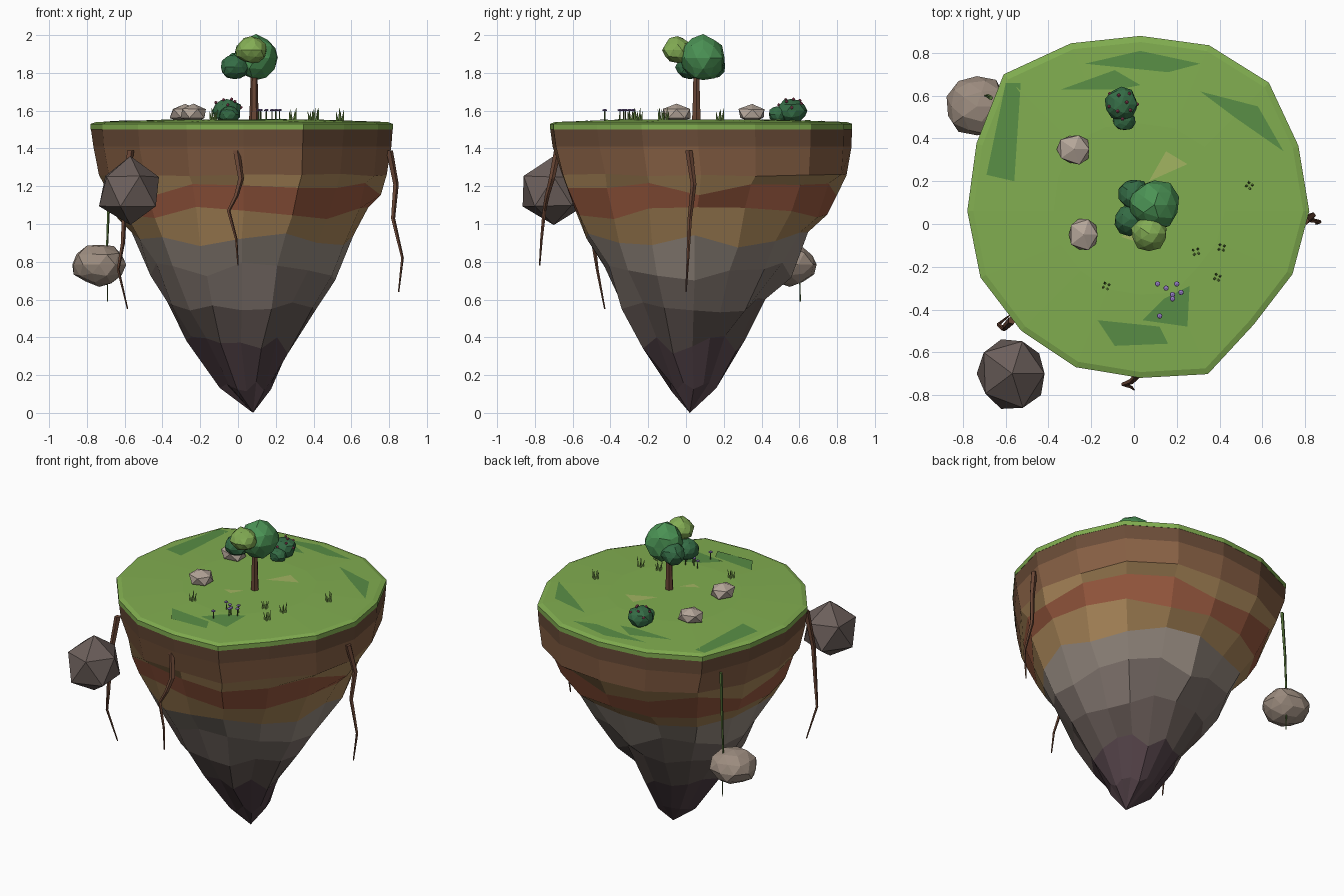
import bpy, bmesh, math, random
from mathutils import Vector

if "Cube" in bpy.data.objects:
    bpy.data.objects.remove(bpy.data.objects["Cube"])

random.seed(4)
COL = {
    'grass': (.22, .42, .08), 'grass_dark': (.10, .27, .06), 'grass_light': (.36, .46, .12),
    'soil_dark': (.15, .075, .04), 'soil': (.25, .12, .06), 'sand': (.40, .24, .10),
    'clay': (.32, .10, .05), 'stone_light': (.31, .26, .22), 'stone': (.21, .17, .15),
    'stone_dark': (.13, .10, .09), 'stone_tip': (.08, .05, .06), 'bark': (.14, .06, .035),
    'leaf': (.07, .29, .09), 'leaf_dark': (.035, .15, .06), 'leaf_light': (.23, .42, .09),
    'pebble': (.46, .38, .32), 'boulder': (.15, .115, .105), 'boulder_light': (.33, .26, .21),
    'berry': (.45, .08, .15), 'petal': (.30, .20, .55), 'vine': (.09, .17, .04),
}
MATS = {}


def mat(name):
    if name not in MATS:
        MATS[name] = bpy.data.materials.new(name)
        MATS[name].diffuse_color = (*COL[name], 1)
    return MATS[name]


def finish(bm, name, *mats):
    bmesh.ops.recalc_face_normals(bm, faces=bm.faces)
    me = bpy.data.meshes.new(name)
    bm.to_mesh(me)
    bm.free()
    for m in mats:
        me.materials.append(mat(m))
    ob = bpy.data.objects.new(name, me)
    bpy.context.collection.objects.link(ob)
    return ob


def blob(name, m, c, r, sub=2, jit=.08):
    """Faceted lump: jittered icosphere with radii r."""
    bm = bmesh.new()
    bmesh.ops.create_icosphere(bm, subdivisions=sub, radius=1)
    for v in bm.verts:
        k = 1 + random.uniform(-jit, jit)
        v.co = Vector(c) + Vector([v.co[i] * r[i] * k for i in range(3)])
    return finish(bm, name, m)


def tube(name, m, pts, r0, r1, sides=5):
    """Tapered strand through points."""
    bm = bmesh.new()
    rings = []
    for i, p in enumerate(pts):
        r = r0 + (r1 - r0) * i / (len(pts) - 1)
        rings.append([bm.verts.new((p[0] + r * math.cos(math.tau * k / sides),
                                    p[1] + r * math.sin(math.tau * k / sides), p[2]))
                      for k in range(sides)])
    for a, b in zip(rings, rings[1:]):
        for k in range(sides):
            bm.faces.new((a[k], a[k - 1], b[k - 1], b[k]))
    bm.faces.new(rings[0])
    bm.faces.new(rings[-1])
    return finish(bm, name, m)


# Island outline: radius every 22.5 degrees
RAD = [.79, .80, .85, .84, .82, .85, .905, .83, .81, .81, .79, .79, .78, .825, .75, .77]
MEAN = sum(RAD) / 16


def ring(bm, z, s, cx, cy, jz=0, jr=0, rnd=0):
    out = []
    for i, r in enumerate(RAD):
        a = math.tau * i / 16
        k = s * (r + (MEAN - r) * rnd) * (1 + random.uniform(-jr, jr))
        out.append(bm.verts.new((cx + k * math.cos(a), cy + k * math.sin(a),
                                 z + random.uniform(-jz, jz))))
    return out


def bridge(bm, a, b, mi):
    for k in range(16):
        bm.faces.new((a[k], a[k - 1], b[k - 1], b[k])).material_index = mi


# Grass cap with a bevelled, slightly domed top
bm = bmesh.new()
low, rim = ring(bm, 1.50, 1, .03, .06), ring(bm, 1.53, 1, .03, .06)
top = ring(bm, 1.54, .965, .03, .06)
mid = ring(bm, 1.553, .5, .03, .06)
bridge(bm, low, rim, 0)
bridge(bm, rim, top, 0)
bridge(bm, top, mid, 0)
bm.faces.new(mid)
bm.faces.new(low)
finish(bm, 'grass_cap', 'grass')

# Layered soil and rock underside: z, scale, centre x, y, z jitter, radius jitter, roundness
LAYERS = [
    (1.50, .998, .03, .06, 0, 0, 0, 'soil_dark'), (1.41, .985, .03, .065, 0, .005, 0, 'soil'),
    (1.26, .95, .035, .08, .008, .015, .1, 'sand'), (1.18, .90, .03, .07, .045, .02, .2, 'clay'),
    (1.06, .83, .03, .06, .035, .025, .3, 'sand'), (.91, .725, .02, .045, .05, .03, .5, 'stone_light'),
    (.75, .62, .02, .045, .05, .05, .6, 'stone'), (.57, .48, .02, .04, .04, .07, .8, 'stone_dark'),
    (.36, .325, .015, .035, .05, .09, 1, 'stone_tip'), (.14, .155, .045, .04, .03, .12, 1, 'stone_tip')]
bm = bmesh.new()
prev = None
for i, L in enumerate(LAYERS):
    cur = ring(bm, *L[:7])
    if prev:
        bridge(bm, prev, cur, i - 1)
    prev = cur
tip = bm.verts.new((.08, .02, 0))
for k in range(16):
    bm.faces.new((prev[k], prev[k - 1], tip)).material_index = 8
finish(bm, 'island_underside', *[L[7] for L in LAYERS[:9]])

# Coloured patches lying on the grass
PATCHES = [
    ('grass_dark', [(-.34, .63), (-.09, .72), (.03, .65), (-.07, .63)]),
    ('grass_dark', [(-.23, .75), (.03, .81), (.31, .75), (.16, .71)]),
    ('grass_dark', [(.31, .62), (.58, .55), (.70, .34), (.47, .50)]),
    ('grass_dark', [(-.60, .66), (-.53, .66), (-.56, .20), (-.69, .23)]),
    ('grass_dark', [(-.17, -.45), (.12, -.48), (.16, -.56), (-.09, -.57)]),
    ('grass_dark', [(.14, -.35), (.26, -.29), (.25, -.48), (.04, -.45)]),
    ('grass_light', [(.15, .34), (.25, .28), (.07, .20)]),
    ('grass_light', [(-.06, -.06), (0, -.08), (.05, .0)])]


def ground(x, y):
    d = math.hypot(x - .03, y - .06) / MEAN
    return 1.553 - .013 * max(0, d - .5) / .465


for m, pts in PATCHES:
    bm = bmesh.new()
    bm.faces.new([bm.verts.new((x, y, ground(x, y) + .003)) for x, y in pts])
    ob = finish(bm, 'grass_patch', m)
    if ob.data.polygons[0].normal.z < 0:
        ob.data.flip_normals()

# Tree
tube('tree_trunk', 'bark', [(.085, .055, 1.54), (.085, .055, 1.63), (.085, .055, 1.80)], .027, .018, 6)
blob('crown_main', 'leaf', (.095, .09, 1.88), (.118, .118, .118))
blob('crown_front', 'leaf_light', (.07, -.045, 1.92), (.085, .08, .07))
blob('crown_back', 'leaf_dark', (0, .14, 1.84), (.075, .07, .07))
blob('crown_left', 'leaf_dark', (-.02, .02, 1.83), (.075, .075, .065))

# Bush with berries
blob('bush_large', 'leaf_dark', (-.06, .56, 1.60), (.078, .078, .065))
blob('bush_small', 'leaf_dark', (-.045, .485, 1.58), (.055, .048, .045))
for i in range(9):
    a, e = i * 2.4, .25 + .12 * i
    d = Vector((math.cos(a) * math.cos(e), math.sin(a) * math.cos(e), math.sin(e)))
    blob('berry', 'berry', (-.06 + d.x * .078, .56 + d.y * .078, 1.60 + d.z * .065), (.009,) * 3, 1, 0)

# Rocks on the grass and floating boulders
blob('rock_back', 'pebble', (-.28, .35, 1.585), (.085, .08, .052), 1, .1)
blob('rock_front', 'pebble', (-.235, -.05, 1.585), (.075, .08, .052), 1, .1)
blob('floating_boulder_large', 'boulder', (-.57, -.70, 1.175), (.18, .185, .175), 1, .06)
blob('floating_boulder_small', 'boulder_light', (-.735, .55, .785), (.145, .145, .112), 2, .07)

# Grass tufts
for x, y in [(.54, .18), (.29, -.13), (.41, -.11), (.39, -.25), (-.13, -.29)]:
    for i in range(4):
        a = i * math.tau / 4 + x * 9
        dx, dy = math.cos(a) * .012, math.sin(a) * .012
        h = .045 + .01 * (i % 3)
        tube('grass_blade', 'leaf_light', [(x + dx, y + dy, 1.54), (x + dx * 1.8, y + dy * 1.8, 1.55 + h)],
             .008, .001, 4)

# Flowers
for x, y in [(.11, -.28), (.15, -.30), (.20, -.28), (.18, -.33), (.22, -.32), (.12, -.43), (.18, -.35)]:
    tube('flower_stem', 'vine', [(x, y, 1.54), (x, y, 1.60)], .004, .003, 4)
    blob('flower_head', 'petal', (x, y, 1.603), (.014, .014, .007), 1, 0)

# Hanging roots and vine
ROOTS = [
    [(-.01, -.68, 1.39), (.015, -.71, 1.24), (-.01, -.735, 1.15), (-.05, -.75, 1.07), (-.01, -.765, .92), (0, -.775, .78)],
    [(.80, .015, 1.39), (.835, .04, 1.21), (.82, .02, 1.03), (.87, .01, .82), (.85, 0, .64)],
    [(-.57, -.45, 1.39), (-.60, -.48, 1.15), (-.61, -.49, .9), (-.635, -.47, .76), (-.585, -.43, .55)]]
for pts in ROOTS:
    tube('hanging_root', 'bark', pts, .02, .004)
tube('hanging_vine', 'vine', [(-.67, .59, 1.40), (-.685, .60, 1.1), (-.695, .60, .85), (-.69, .605, .59)], .011, .003)

for m in bpy.data.materials:
    if m.users and not m.is_grease_pencil:
        m.use_nodes = True
        m.node_tree.nodes["Principled BSDF"].inputs["Base Color"].default_value = m.diffuse_color
